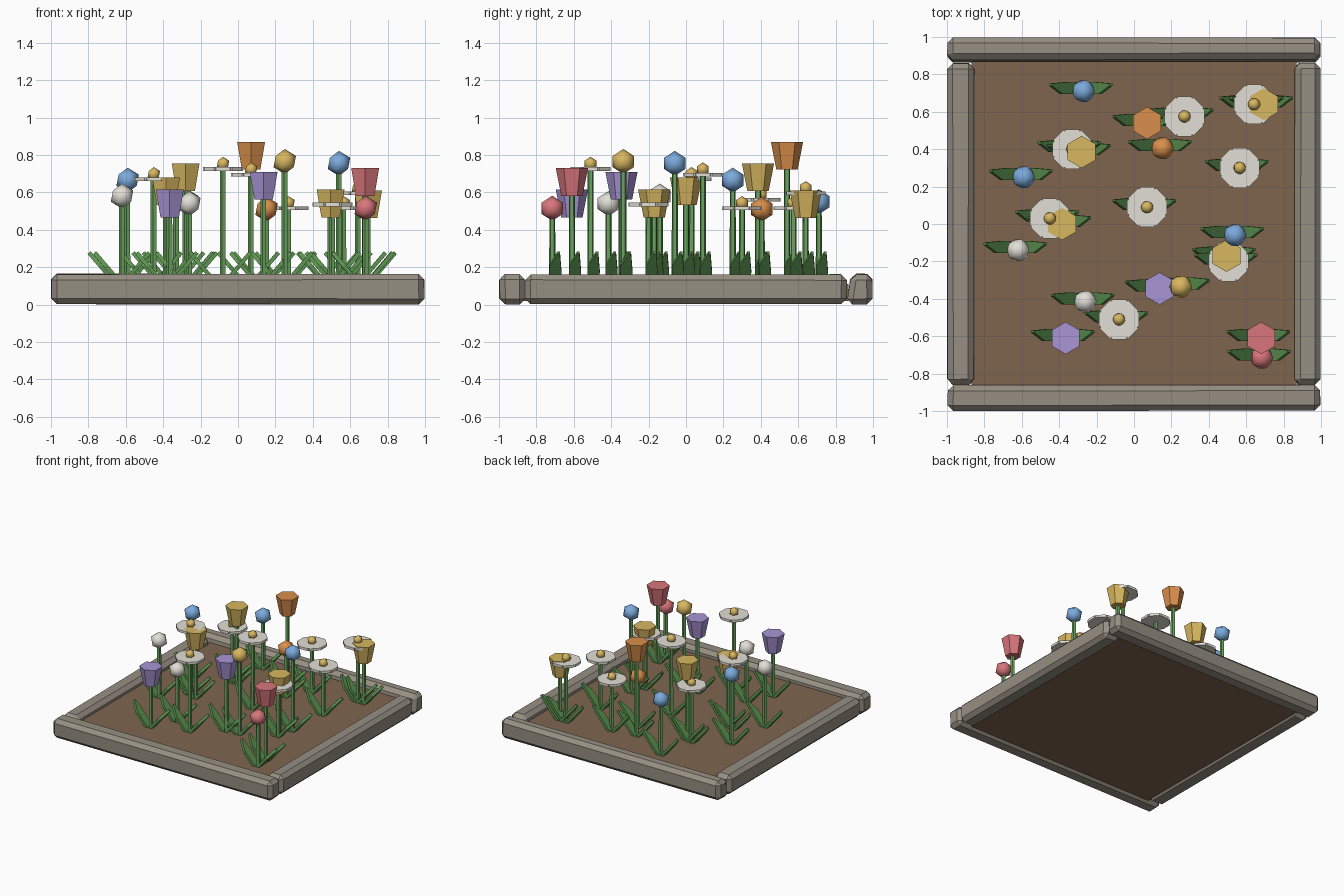
import bpy, bmesh, random
from math import pi, sin, cos, radians
from mathutils import Matrix, Vector

cube = bpy.data.objects.get("Cube")
if cube:
    bpy.data.objects.remove(cube)
rng = random.Random(4)
SOIL_TOP = 0.11


def material(name, rgb):
    lin = [((c / 255 + 0.055) / 1.055) ** 2.4 for c in rgb] + [1]
    m = bpy.data.materials.new(name)
    m.use_nodes = True
    m.diffuse_color = lin
    node = next(n for n in m.node_tree.nodes if n.type == 'BSDF_PRINCIPLED')
    node.inputs["Base Color"].default_value = lin
    return m


frame_grey = material("frame grey", (150, 143, 131))
soil_brown = material("soil brown", (127, 101, 79))
stem_green = material("stem green", (106, 163, 94))
leaf_green = material("leaf green", (92, 147, 80))
COLOURS = {
    "white": material("petal white", (226, 223, 214)),
    "yellow": material("petal yellow", (216, 183, 96)),
    "orange": material("petal orange", (218, 143, 76)),
    "pink": material("petal pink", (216, 118, 123)),
    "purple": material("petal purple", (168, 149, 212)),
    "blue": material("petal blue", (123, 170, 220)),
}


def finish(bm, name, mat, smooth=False):
    bmesh.ops.recalc_face_normals(bm, faces=bm.faces)
    for f in bm.faces:
        f.smooth = smooth
    mesh = bpy.data.meshes.new(name)
    bm.to_mesh(mesh)
    bm.free()
    mesh.materials.append(mat)
    ob = bpy.data.objects.new(name, mesh)
    bpy.context.collection.objects.link(ob)
    return ob


def box(name, lo, hi, mat):
    bm = bmesh.new()
    bmesh.ops.create_cube(bm, size=1)
    for v in bm.verts:
        v.co = [lo[i] if v.co[i] < 0 else hi[i] for i in range(3)]
    return finish(bm, name, mat)


def beam(name, length, direction, outer, inner, height, lean):
    """Rough chamfered beam; its inner face leans outward at the top."""
    bm = bmesh.new()
    bmesh.ops.create_cube(bm, size=1)
    for v in bm.verts:
        along = (length - rng.uniform(0, 0.006)) * (1 if v.co.x > 0 else -1)
        z = height - rng.uniform(0, 0.008) if v.co.z > 0 else rng.uniform(0, 0.008)
        if v.co.y > 0:
            across = outer - rng.uniform(0, 0.006)
        else:
            across = inner + (lean if v.co.z > 0 else 0) + rng.uniform(0, 0.006)
        v.co = (along, across, z)
    bmesh.ops.bevel(bm, geom=bm.edges[:], offset=0.03, segments=1,
                    affect='EDGES', profile=0.5)
    turn = Matrix.Rotation(radians(direction), 3, 'Z')
    bmesh.ops.rotate(bm, cent=(0, 0, 0), matrix=turn, verts=bm.verts)
    return finish(bm, name, frame_grey)


def prism(bm, outline, thickness, matrix):
    """Extrude a flat outline, centred on its own plane."""
    verts = [bm.verts.new(matrix @ Vector((x, y, -thickness / 2))) for x, y in outline]
    face = bm.faces.new(verts)
    new = bmesh.ops.extrude_face_region(bm, geom=[face])["geom"]
    shift = matrix.to_3x3() @ Vector((0, 0, thickness))
    bmesh.ops.translate(bm, vec=shift, verts=[g for g in new if isinstance(g, bmesh.types.BMVert)])


def cone(name, x, y, z0, z1, r0, r1, sides, turn, mat):
    bm = bmesh.new()
    place = Matrix.Translation((x, y, (z0 + z1) / 2)) @ Matrix.Rotation(turn, 4, 'Z')
    bmesh.ops.create_cone(bm, cap_ends=True, segments=sides, radius1=r0, radius2=r1,
                          depth=z1 - z0, matrix=place)
    return finish(bm, name, mat)


def ball(name, x, y, z, radius, mat):
    bm = bmesh.new()
    bmesh.ops.create_icosphere(bm, subdivisions=1, radius=radius,
                               matrix=Matrix.Translation((x, y, z)))
    return finish(bm, name, mat, smooth=True)


def leaves(x, y):
    """Two splayed blades, with the point towards the rear edge."""
    outline = [(-0.03, 0), (0.03, 0), (0.034, 0.1), (0.026, 0.23), (0.014, 0.23), (-0.031, 0.14)]
    bm = bmesh.new()
    for side in (-1, 1):
        along = Vector((side * 0.145, 0, 0.17)).normalized()
        across = Vector((0, 1, 0))
        normal = across.cross(along)
        place = Matrix((across, along, normal)).transposed().to_4x4()
        place.translation = (x - 0.015 + side * 0.012, y + 0.015, SOIL_TOP - 0.007)
        prism(bm, outline, 0.022, place)
    finish(bm, "leaves", leaf_green)


def stem(x, y, top):
    cone("stem", x, y, SOIL_TOP - 0.01, top, 0.0175, 0.0165, 5, pi / 2, stem_green)
    leaves(x, y)


def pompom(x, y, z, colour):
    stem(x, y, z - 0.03)
    ball("round_bloom", x, y, z, 0.067, COLOURS[colour])


def cup_flower(x, y, top, colour):
    stem(x, y, top - 0.13)
    cone("cup_bloom", x, y, top - 0.148, top, 0.057, 0.086, 6, 0, COLOURS[colour])


def daisy(x, y, z):
    stem(x, y, z)
    outline = []
    for k in range(8):
        for offset, r in ((-19.5, 0.113), (19.5, 0.113), (22.5, 0.105)):
            a = radians(45 * k + offset)
            outline.append((r * cos(a), r * sin(a)))
    bm = bmesh.new()
    prism(bm, outline, 0.02, Matrix.Translation((x, y, z)))
    finish(bm, "daisy_petals", COLOURS["white"])
    ball("daisy_centre", x, y, z + 0.028, 0.037, COLOURS["yellow"])


# Planter frame and soil
box("soil", (-0.87, -0.87, 0.02), (0.87, 0.87, SOIL_TOP), soil_brown)
beam("back_beam", 1, 0, 1, 0.857, 0.168, 0.022)
beam("front_beam", 1, 180, 1, 0.855, 0.168, 0.005)
beam("left_beam", 0.863, -90, 1, 0.848, 0.165, 0.012)
beam("right_beam", 0.863, 90, 1, 0.85, 0.165, 0.003)

# Round flowers
for f in ((-0.27, 0.71, 0.55, "blue"), (-0.59, 0.25, 0.665, "blue"),
          (0.54, -0.06, 0.755, "blue"), (-0.62, -0.14, 0.58, "white"),
          (-0.26, -0.415, 0.54, "white"), (0.25, -0.335, 0.765, "yellow"),
          (0.153, 0.405, 0.51, "orange"), (0.683, -0.715, 0.515, "pink")):
    pompom(*f)

# Cup flowers
for f in ((0.07, 0.54, 0.87, "orange"), (0.695, 0.64, 0.61, "yellow"),
          (-0.28, 0.385, 0.755, "yellow"), (-0.385, 0.0, 0.68, "yellow"),
          (0.495, -0.17, 0.615, "yellow"), (0.137, -0.345, 0.71, "purple"),
          (-0.365, -0.61, 0.615, "purple"), (0.68, -0.61, 0.73, "pink")):
    cup_flower(*f)

# Daisies
for f in ((0.27, 0.575, 0.515), (0.642, 0.64, 0.595), (-0.33, 0.4, 0.56),
          (0.565, 0.3, 0.515), (0.07, 0.09, 0.695), (-0.45, 0.03, 0.67),
          (0.505, -0.2, 0.535), (-0.08, -0.51, 0.725)):
    daisy(*f)
